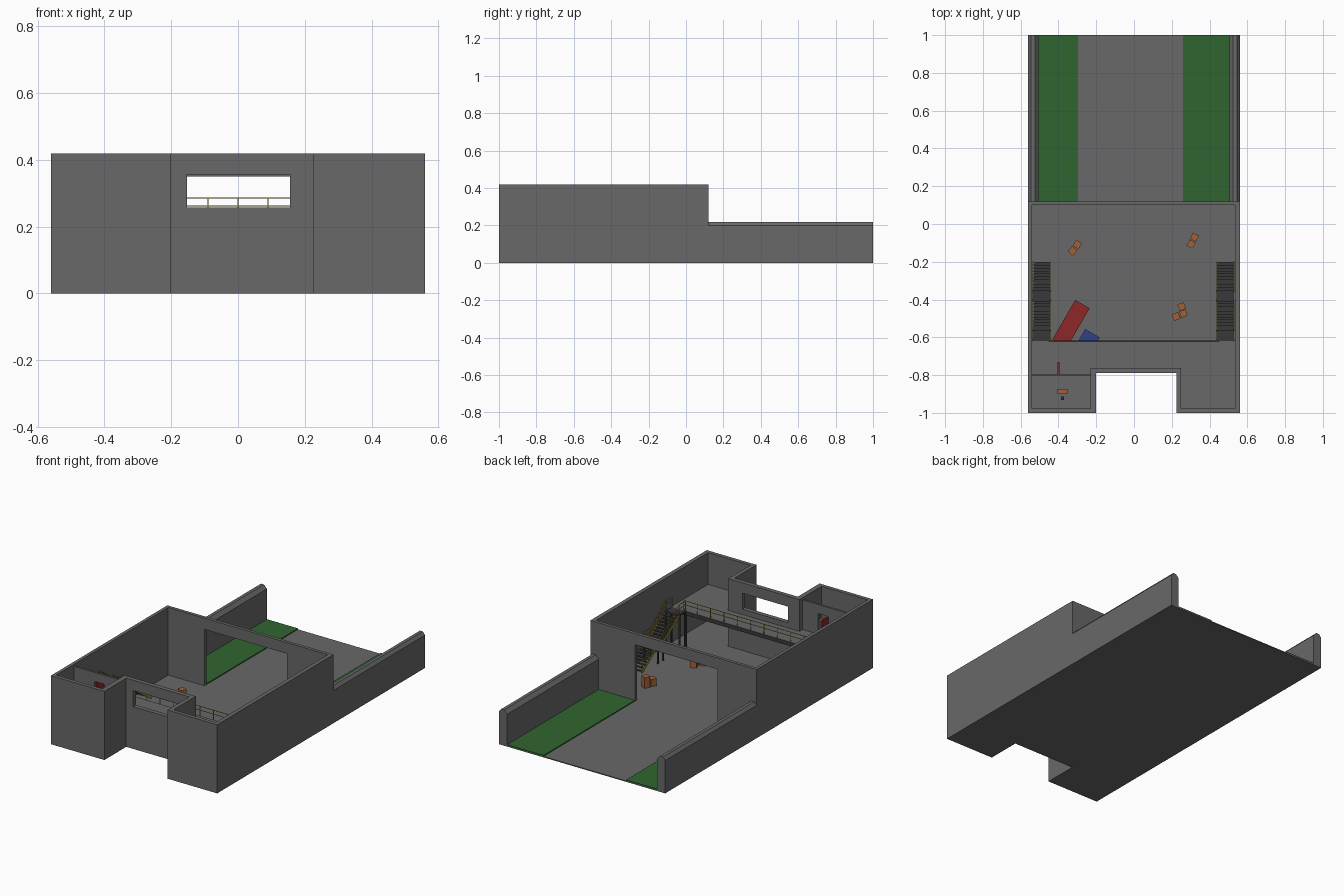
import bpy, bmesh, math
from mathutils import Vector, Matrix

if "Cube" in bpy.data.objects:
    bpy.data.objects.remove(bpy.data.objects["Cube"])

def material(name, rgb):
    m = bpy.data.materials.new(name)
    m.diffuse_color = (*rgb, 1)
    m.use_nodes = True
    m.node_tree.nodes["Principled BSDF"].inputs["Base Color"].default_value = m.diffuse_color
    return m

CONCRETE = material("concrete", (0.14, 0.14, 0.14))
STEEL = material("dark_steel", (0.04, 0.04, 0.04))
YELLOW = material("yellow_paint", (0.45, 0.33, 0.03))
GREEN = material("grass", (0.03, 0.13, 0.03))
RED = material("red_paint", (0.28, 0.02, 0.02))
BLUE = material("blue_paint", (0.03, 0.05, 0.25))
ORANGE = material("orange_crate", (0.35, 0.12, 0.04))

def finish(name, bm, mat):
    bmesh.ops.recalc_face_normals(bm, faces=bm.faces)
    me = bpy.data.meshes.new(name)
    bm.to_mesh(me)
    bm.free()
    ob = bpy.data.objects.new(name, me)
    bpy.context.collection.objects.link(ob)
    if mat:
        me.materials.append(mat)
    return ob

def add_box(bm, lo, hi):
    lo, hi = Vector(lo), Vector(hi)
    bmesh.ops.create_cube(bm, size=1, matrix=Matrix.Translation((lo + hi) / 2)
                          @ Matrix.Diagonal((*(hi - lo), 1)))

def add_bar(bm, p, q, w, h):
    """Rectangular bar running from p to q."""
    p, q = Vector(p), Vector(q)
    d = q - p
    rot = d.to_track_quat('X', 'Z').to_matrix().to_4x4()
    bmesh.ops.create_cube(bm, size=1, matrix=Matrix.Translation((p + q) / 2) @ rot
                          @ Matrix.Diagonal((d.length, w, h, 1)))

def add_turned_box(bm, x, y, z, size, deg):
    bmesh.ops.create_cube(bm, size=1, matrix=Matrix.Translation((x, y, z + size[2] / 2))
                          @ Matrix.Rotation(math.radians(deg), 4, 'Z')
                          @ Matrix.Diagonal((*size, 1)))

def box(name, lo, hi, mat):
    bm = bmesh.new()
    add_box(bm, lo, hi)
    return finish(name, bm, mat)

def prism(name, pts, offset, mat):
    """Extrude a closed 3D outline by an offset."""
    bm = bmesh.new()
    f = bm.faces.new([bm.verts.new(p) for p in pts])
    ext = bmesh.ops.extrude_face_region(bm, geom=[f], use_keep_orig=True)
    bmesh.ops.translate(bm, vec=offset,
                        verts=[v for v in ext["geom"] if isinstance(v, bmesh.types.BMVert)])
    return finish(name, bm, mat)

def cut(ob, lo, hi):
    c = box(ob.name + "_cutter", lo, hi, None)
    c.hide_render = True
    m = ob.modifiers.new("opening", 'BOOLEAN')
    m.operation, m.solver, m.object = 'DIFFERENCE', 'EXACT', c
    bpy.context.view_layer.objects.active = ob
    bpy.ops.object.modifier_apply(modifier=m.name)
    bpy.data.objects.remove(c)

FLOOR, DECK = 0.006, 0.225
OUTER = [(-.56, -1), (-.2, -1), (-.2, -.79), (.225, -.79), (.225, -1), (.56, -1), (.56, .12), (-.56, .12)]
INNER = [(-.54, -.977), (-.23, -.977), (-.23, -.763), (.25, -.763), (.25, -.977), (.535, -.977), (.535, .1), (-.54, .1)]

# Ground slab follows the building outline and continues under the yard
prism("floor_slab", [(x, y if y < 0 else 1, 0) for x, y in OUTER], (0, 0, FLOOR), CONCRETE)

# Hall walls with the large rear doorway and the front window
bm = bmesh.new()
rings = [[bm.verts.new((x, y, z)) for x, y in line] for line in (OUTER, INNER) for z in (FLOOR, .418)]
ob, ot, ib, it = rings
for a, b in ((ob, ot), (ot, it), (it, ib), (ib, ob)):
    for i in range(8):
        j = (i + 1) % 8
        bm.faces.new((a[i], a[j], b[j], b[i]))
walls = finish("hall_walls", bm, CONCRETE)
cut(walls, (-.296, .05, -.05), (.26, .2, .35))
cut(walls, (-.153, -.85, .257), (.155, -.7, .355))

# Yard walls with chamfered tops, and grass strips
for s, side in ((-1, "left"), (1, "right")):
    prof = [(.56, FLOOR), (.56, .2), (.545, .218), (.525, .218), (.505, .197), (.505, FLOOR)]
    prism(side + "_yard_wall", [(s * x, .12, z) for x, z in prof], (0, .88, 0), CONCRETE)
box("left_grass", (-.505, .12, FLOOR), (-.296, 1, .012), GREEN)
box("right_grass", (.26, .12, FLOOR), (.505, 1, .012), GREEN)

# Upper deck across the front of the hall, with edge beam and columns
deck = [(-.54, -.62)] + INNER[:6] + [(.535, -.62)]
prism("upper_deck", [(x, y, DECK - .012) for x, y in deck], (0, 0, .012), CONCRETE)
bm = bmesh.new()
add_box(bm, (-.54, -.632, DECK - .024), (.535, -.618, DECK - .001))
for x in (-.44, .44):
    add_box(bm, (x - .006, -.63, FLOOR), (x + .006, -.618, DECK))
finish("deck_beam_and_columns", bm, STEEL)

def add_rail(bm, p, q, n):
    """Handrail, middle rail and posts above the line p-q."""
    p, q = Vector(p), Vector(q)
    for h in (.036, .06):
        up = Vector((0, 0, h))
        add_bar(bm, p + up, q + up, .003, .003)
    for i in range(n + 1):
        c = p.lerp(q, i / n)
        add_box(bm, c - Vector((.0015, .0015, 0)), c + Vector((.0015, .0015, .06)))

bm = bmesh.new()
add_rail(bm, (-.45, -.622, DECK), (.45, -.622, DECK), 10)
finish("deck_railing", bm, YELLOW)

# Two staircases, each with a half landing
MID = .115
for side, x0, x1 in (("left", -.535, -.444), ("right", .438, .529)):
    steel, rails = bmesh.new(), bmesh.new()
    for y0, z0, y1, z1 in ((-.2, FLOOR, -.35, MID), (-.41, MID, -.56, DECK)):
        n = 9
        for i in range(n):
            y = y0 + (y1 - y0) * i / n
            z = z0 + (z1 - z0) * (i + 1) / n
            add_box(steel, (x0, y - .014, z - .004), (x1, y, z))
        for x in (x0, x1):
            add_bar(rails, (x, y0, z0 + .004), (x, y1, z1 - .006), .004, .014)
            add_rail(rails, (x, y0, z0), (x, y1, z1), 4)
    for ya, yb, z in ((-.41, -.35, MID), (-.62, -.56, DECK)):
        add_box(steel, (x0, ya, z - .01), (x1, yb, z))
        for x in (x0, x1):
            add_rail(rails, (x, ya, z), (x, yb, z), 1)
            for y in (ya + .005, yb - .005):
                add_box(steel, (x - .004, y - .004, FLOOR), (x + .004, y + .004, z))
    finish(side + "_stair_treads", steel, STEEL)
    finish(side + "_stair_rails", rails, YELLOW)

# Upper office: partition with doorway, open door, desk and chair
part = box("office_partition", (-.54, -.805, DECK), (-.23, -.793, .405), CONCRETE)
cut(part, (-.402, -.85, DECK - .01), (-.335, -.75, .35))
box("office_door", (-.405, -.793, DECK), (-.395, -.73, .348), RED)
bm = bmesh.new()
add_box(bm, (-.408, -.897, DECK + .04), (-.353, -.874, DECK + .046))
for x in (-.408, -.357):
    add_box(bm, (x, -.897, DECK), (x + .004, -.874, DECK + .041))
finish("desk", bm, ORANGE)
bm = bmesh.new()
add_box(bm, (-.386, -.928, DECK + .022), (-.37, -.912, DECK + .026))
add_box(bm, (-.386, -.931, DECK + .022), (-.37, -.928, DECK + .055))
add_box(bm, (-.38, -.922, DECK), (-.376, -.918, DECK + .023))
finish("chair", bm, STEEL)

# Large containers on the hall floor, partly beneath the deck
for name, x, y, mat in (("red_container", -.333, -.528, RED), ("blue_container", -.27, -.665, BLUE)):
    bm = bmesh.new()
    add_turned_box(bm, x, y, FLOOR, (.24 if mat == RED else .2, .088, .095), 60)
    finish(name, bm, mat)

# Small crates in loose groups
bm = bmesh.new()
for x, y, h, a in ((-.3, -.108, .06, 60), (-.325, -.143, .045, 50), (.32, -.07, .065, 62), (.302, -.107, .045, 62),
                   (.252, -.437, .06, 20), (.223, -.49, .045, 25), (.261, -.474, .06, 20)):
    add_turned_box(bm, x, y, FLOOR, (.036, .036, h), a)
finish("crates", bm, ORANGE)
